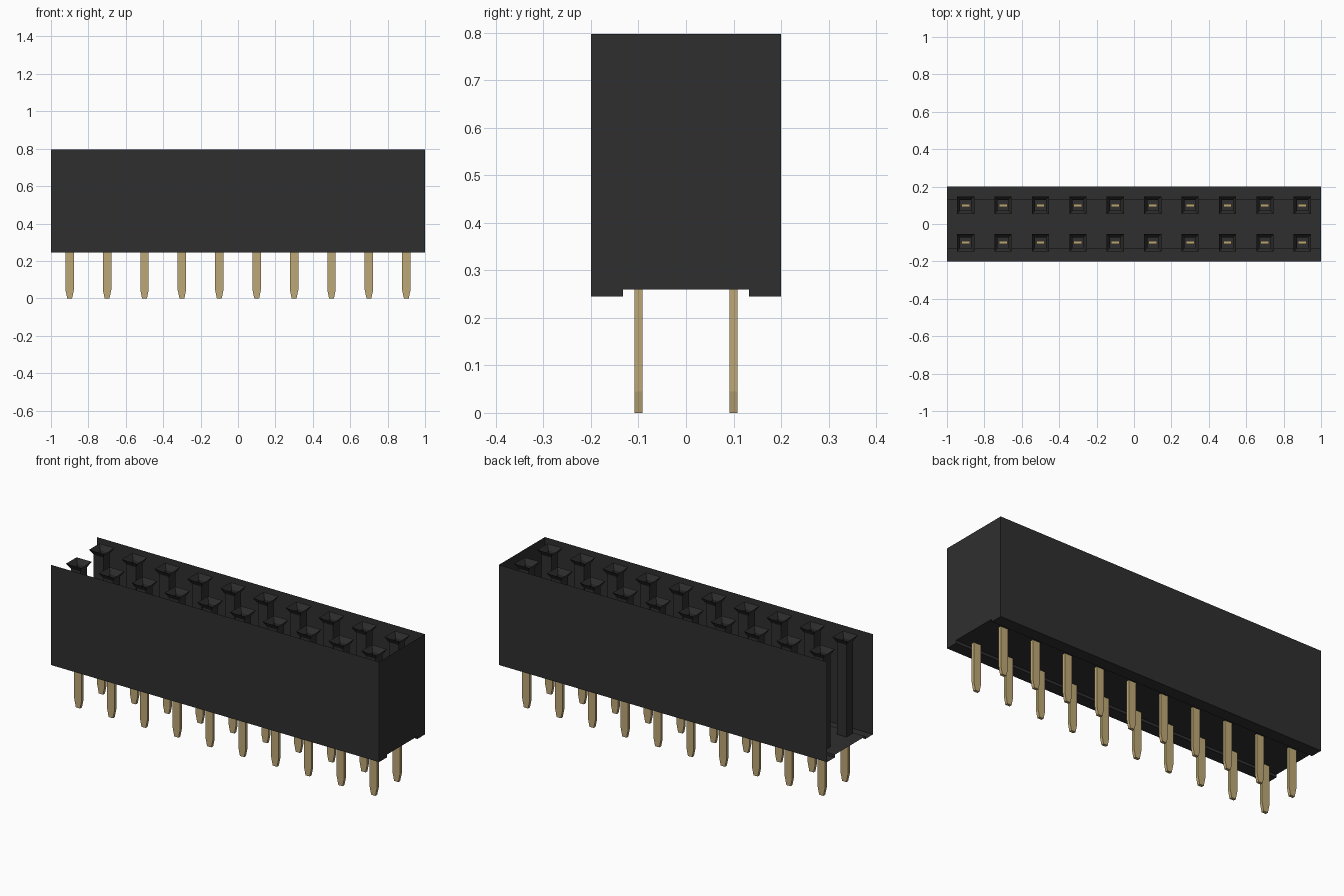
import bpy
import bmesh

cube = bpy.data.objects.get("Cube")
if cube:
    bpy.data.objects.remove(cube, do_unlink=True)

COLUMNS = 10
PITCH = 0.2
TOP, FLOOR, FOOT = 0.797, 0.26, 0.245


def material(name, colour):
    mat = bpy.data.materials.new(name)
    mat.use_nodes = True
    mat.diffuse_color = (*colour, 1)
    mat.node_tree.nodes["Principled BSDF"].inputs["Base Color"].default_value = (*colour, 1)
    return mat


black = material("black plastic", (0.028, 0.028, 0.028))
gold = material("pin gold", (0.51, 0.39, 0.18))


def finish(bm, name, mat):
    mesh = bpy.data.meshes.new(name)
    bm.to_mesh(mesh)
    bm.free()
    mesh.materials.append(mat)
    obj = bpy.data.objects.new(name, mesh)
    bpy.context.collection.objects.link(obj)
    return obj


def loft(bm, x, y, sections, caps):
    """Join rectangular sections (half width, half depth, height)."""
    rings = []
    for w, d, z in sections:
        rings.append([bm.verts.new((x + sx * w, y + sy * d, z))
                      for sx, sy in ((-1, -1), (1, -1), (1, 1), (-1, 1))])
    for low, high in zip(rings, rings[1:]):
        for i in range(4):
            j = (i + 1) % 4
            bm.faces.new((low[i], low[j], high[j], high[i]))
    if caps:
        bm.faces.new(rings[0][::-1])
        bm.faces.new(rings[-1])


# Housing: thin shell, open at the top and at the right end
half = [(-0.2, TOP), (-0.2, FOOT), (-0.133, FOOT), (-0.133, FLOOR)]
profile = half + [(-y, z) for y, z in reversed(half)]
bm = bmesh.new()
right, left = [[bm.verts.new((x, y, z)) for y, z in profile] for x in (-1, 1)]
for i in range(len(profile) - 1):
    bm.faces.new((right[i], right[i + 1], left[i + 1], left[i]))
bm.faces.new(left)
bmesh.ops.recalc_face_normals(bm, faces=bm.faces)
finish(bm, "housing", black)

# Sockets with flared mouths, and the flat pins below them
sockets, pins = bmesh.new(), bmesh.new()
for column in range(COLUMNS):
    x = (column - (COLUMNS - 1) / 2) * PITCH
    for y in (-0.1, 0.1):
        loft(sockets, x, y, [(0.029, 0.029, FLOOR), (0.029, 0.029, 0.768),
                             (0.046, 0.046, TOP)], False)
        loft(pins, x, y, [(0.013, 0.008, 0), (0.0225, 0.008, 0.045),
                          (0.0225, 0.008, 0.6)], True)
finish(sockets, "sockets", black)
finish(pins, "pins", gold)
